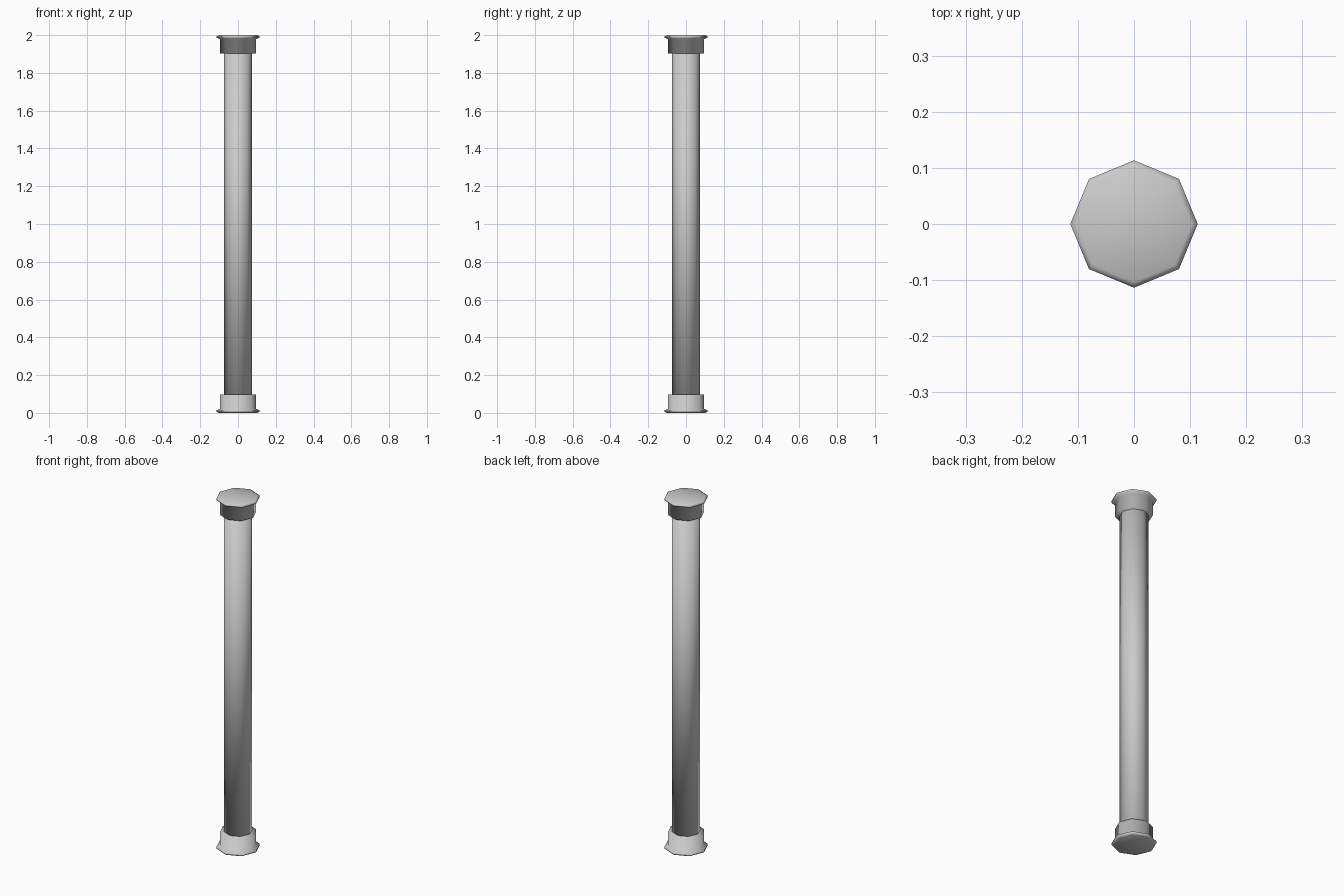
import bpy, bmesh, math

if "Cube" in bpy.data.objects:
    bpy.data.objects.remove(bpy.data.objects["Cube"])

SIDES = 8
grey = bpy.data.materials.new("light grey")
grey.diffuse_color = (0.6, 0.6, 0.6, 1)
grey.use_nodes = True
grey.node_tree.nodes["Principled BSDF"].inputs["Base Color"].default_value = grey.diffuse_color


def lathe(name, profile):
    """Closed, smooth-shaded octagonal solid from (radius, height) rings."""
    bm = bmesh.new()
    rings = []
    for r, z in profile:
        rings.append([bm.verts.new((r * math.cos(a), r * math.sin(a), z))
                      for a in (2 * math.pi * i / SIDES for i in range(SIDES))])
    for low, high in zip(rings, rings[1:]):
        for i in range(SIDES):
            j = (i + 1) % SIDES
            bm.faces.new((low[i], low[j], high[j], high[i]))
    bm.faces.new(rings[0][::-1])
    bm.faces.new(rings[-1])
    bmesh.ops.recalc_face_normals(bm, faces=bm.faces)
    for f in bm.faces:
        f.smooth = True
    mesh = bpy.data.meshes.new(name)
    bm.to_mesh(mesh)
    bm.free()
    mesh.materials.append(grey)
    obj = bpy.data.objects.new(name, mesh)
    bpy.context.collection.objects.link(obj)
    return obj


# Collar with a thin rounded flange at its outer end
collar = [(0.103, 0), (0.1135, 0.006), (0.1135, 0.014), (0.095, 0.021), (0.095, 0.098)]
lathe("bottom_collar", collar)
lathe("top_collar", [(r, 2 - z) for r, z in reversed(collar)])

# Long pipe between the collars
lathe("shaft", [(0.073, 0.09), (0.073, 1.91)])
